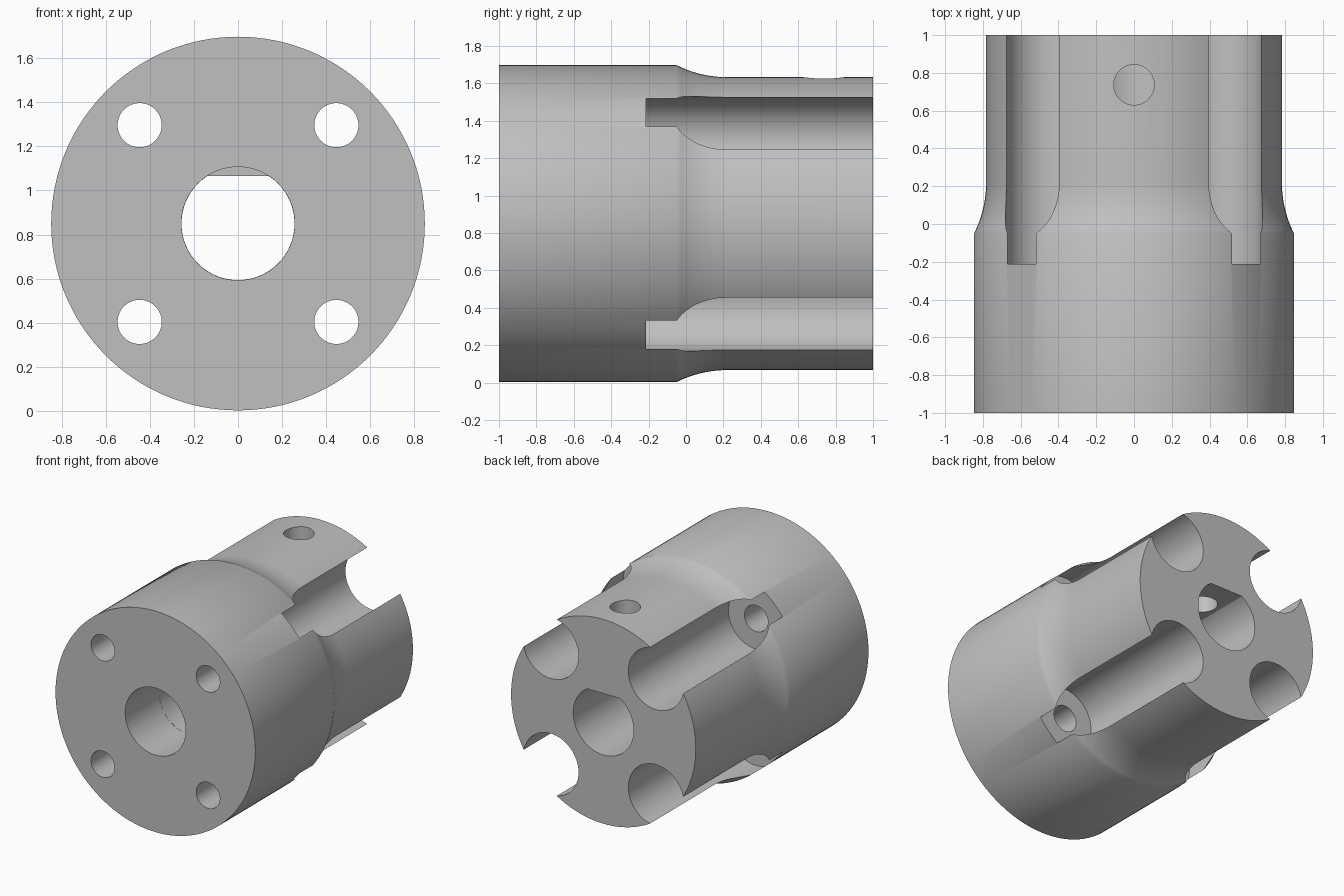
import bpy
import bmesh
import math
from mathutils import Matrix, Vector

if "Cube" in bpy.data.objects:
    bpy.data.objects.remove(bpy.data.objects["Cube"], do_unlink=True)

AXIS_Z = 0.85      # height of the coupling axis
R_FRONT = 0.847    # large front diameter
R_REAR = 0.783     # reduced rear diameter
SEGMENTS = 128

steel = bpy.data.materials.new("plain_grey_steel")
steel.use_nodes = True
grey = (0.53, 0.53, 0.53, 1)
steel.diffuse_color = grey
steel.node_tree.nodes["Principled BSDF"].inputs["Base Color"].default_value = grey


def finish(name, bm):
    bmesh.ops.recalc_face_normals(bm, faces=bm.faces)
    mesh = bpy.data.meshes.new(name)
    bm.to_mesh(mesh)
    bm.free()
    mesh.materials.append(steel)
    obj = bpy.data.objects.new(name, mesh)
    bpy.context.collection.objects.link(obj)
    return obj


def rod(name, radius, start, end, x=0, z=AXIS_Z, flat=None):
    """Round bar along y, optionally with a flat on top."""
    bm = bmesh.new()
    turn = Matrix.Translation((x, (start + end) / 2, z)) @ Matrix.Rotation(math.pi / 2, 4, "X")
    bmesh.ops.create_cone(bm, cap_ends=True, segments=64, radius1=radius,
                          radius2=radius, depth=end - start, matrix=turn)
    if flat is not None:
        cut = bmesh.ops.bisect_plane(bm, geom=bm.verts[:] + bm.edges[:] + bm.faces[:],
                                     plane_co=(0, 0, flat), plane_no=(0, 0, 1),
                                     clear_outer=True)
        edges = [e for e in cut["geom_cut"] if isinstance(e, bmesh.types.BMEdge)]
        bmesh.ops.holes_fill(bm, edges=edges)
    return finish(name, bm)


# Turned body: large front, concave shoulder, slimmer rear
profile = [(0, -1), (R_FRONT, -1), (R_FRONT, -0.05)]
step = R_FRONT - R_REAR
length = 0.27
arc = (length ** 2 + step ** 2) / (2 * step)
for i in range(1, 13):
    back = length * (1 - i / 12)
    profile.append((R_REAR + arc - math.sqrt(arc ** 2 - back ** 2), -0.05 + length * i / 12))
profile += [(R_REAR, 1), (0, 1)]

bm = bmesh.new()
points = [bm.verts.new((r, y, AXIS_Z)) for r, y in profile]
edges = [bm.edges.new(pair) for pair in zip(points, points[1:])]
bmesh.ops.spin(bm, geom=points + edges, cent=(0, 0, AXIS_Z), axis=(0, 1, 0),
               angle=math.tau, steps=SEGMENTS)
bmesh.ops.remove_doubles(bm, verts=bm.verts, dist=1e-5)
bmesh.ops.dissolve_limit(bm, angle_limit=0.001, verts=bm.verts, edges=[
    e for e in bm.edges if all(abs(abs(f.calc_center_median().y) - 1) < 1e-4
                               for f in e.link_faces)])
body = finish("coupling_body", bm)

# Shaft bore: round at the front, flat-topped further in
cutters = [rod("round_bore_cutter", 0.257, -1.1, -0.59),
           rod("flat_bore_cutter", 0.2562, -0.65, 1.1, flat=1.065)]

# Four bolt holes with open channels at the rear
for sx in (-1, 1):
    for sz in (-1, 1):
        x, z = sx * 0.446, AXIS_Z + sz * 0.446
        cutters.append(rod("bolt_hole_cutter", 0.1, -1.1, 0, x, z))
        cutters.append(rod("bolt_channel_cutter", 0.235, -0.213, 1.1, x, z))

# Set screw hole from the top into the bore
bm = bmesh.new()
bmesh.ops.create_cone(bm, cap_ends=True, segments=64, radius1=0.107, radius2=0.107,
                      depth=0.9, matrix=Matrix.Translation(Vector((0, 0.737, AXIS_Z + 0.55))))
cutters.append(finish("set_screw_cutter", bm))

# Apply the cuts
for cutter in cutters:
    cutter.hide_render = True
    mod = body.modifiers.new(cutter.name, "BOOLEAN")
    mod.operation = "DIFFERENCE"
    mod.solver = "EXACT"
    mod.object = cutter

bpy.ops.object.select_all(action="DESELECT")
body.select_set(True)
bpy.context.view_layer.objects.active = body
for mod in list(body.modifiers):
    bpy.ops.object.modifier_apply(modifier=mod.name)
for cutter in cutters:
    bpy.data.objects.remove(cutter, do_unlink=True)
bpy.ops.object.shade_smooth_by_angle(angle=math.radians(30))
